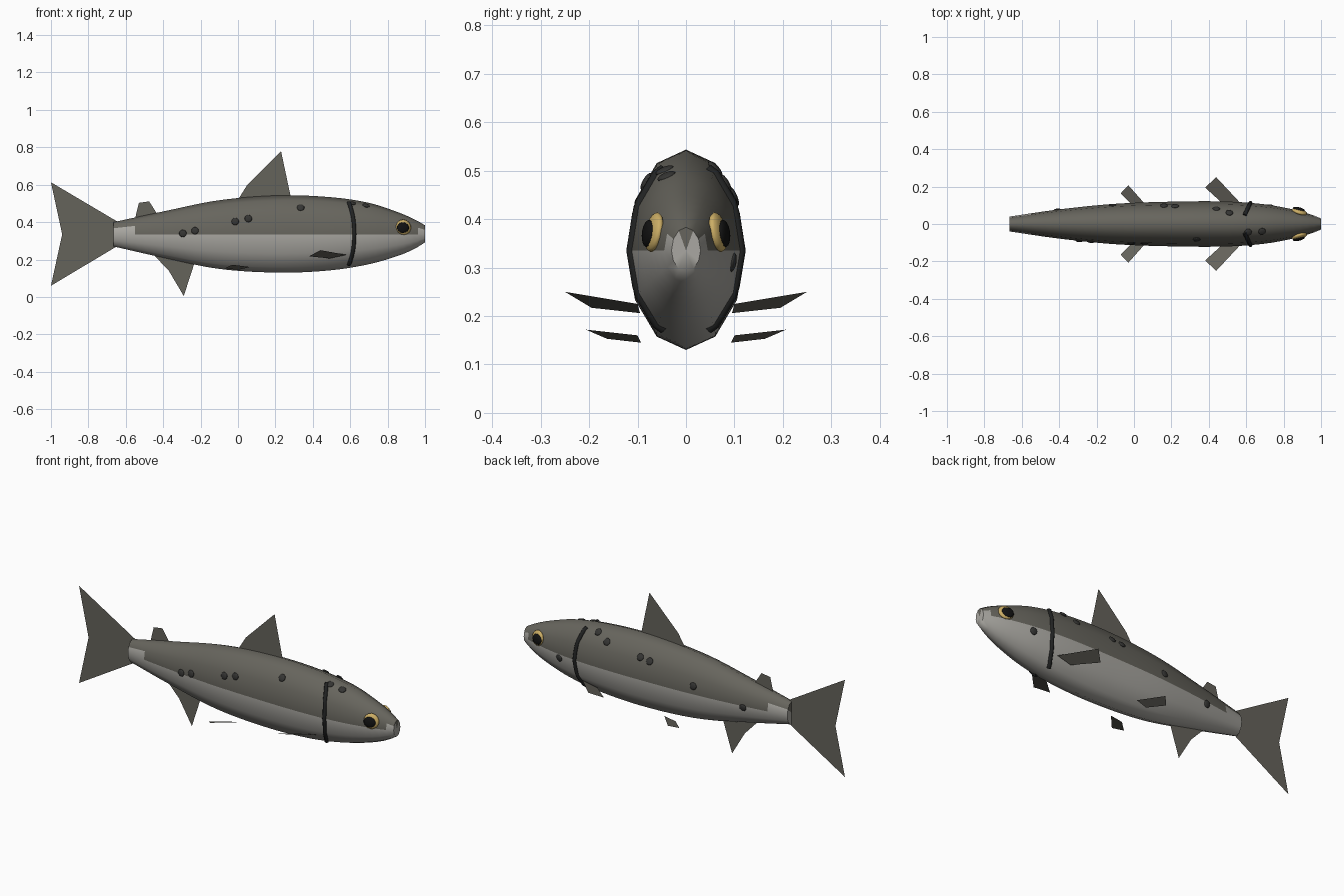
import bpy, bmesh, math
from mathutils import Vector

if "Cube" in bpy.data.objects:
    bpy.data.objects.remove(bpy.data.objects["Cube"])

SIDES, RINGS, MID = 12, 44, 0.335
TAIL_X, SNOUT_X = -0.665, 1.0


def material(name, rgb):
    m = bpy.data.materials.new(name)
    m.use_nodes = True
    m.diffuse_color = (*rgb, 1)
    m.node_tree.nodes["Principled BSDF"].inputs["Base Color"].default_value = (*rgb, 1)
    return m


BACK = material("olive grey back", (0.135, 0.13, 0.11))
BELLY = material("silver belly", (0.40, 0.39, 0.36))
FIN = material("fin grey", (0.13, 0.125, 0.105))
SPOT = material("spot charcoal", (0.035, 0.035, 0.033))
GILL = material("gill black", (0.015, 0.016, 0.016))
GOLD = material("eye gold", (0.60, 0.42, 0.13))
PUPIL = material("pupil black", (0.006, 0.006, 0.006))

# Body outline: x, bottom z, top z, half width
OUTLINE = [
    (-0.665, 0.27, 0.40, 0.040), (-0.4, 0.21, 0.457, 0.078),
    (-0.1, 0.15, 0.517, 0.108), (0.23, 0.13, 0.543, 0.12),
    (0.5, 0.143, 0.533, 0.12), (0.7, 0.175, 0.503, 0.105),
    (0.85, 0.218, 0.455, 0.078), (0.94, 0.255, 0.417, 0.053),
    (1.0, 0.292, 0.383, 0.03),
]


def slope(i, k):
    a, b = OUTLINE[max(i - 1, 0)], OUTLINE[min(i + 1, len(OUTLINE) - 1)]
    return (b[k] - a[k]) / (b[0] - a[0])


def section(x):
    """Smoothly interpolated bottom, top and half width at x."""
    i = 0
    while i < len(OUTLINE) - 2 and x > OUTLINE[i + 1][0]:
        i += 1
    a, b = OUTLINE[i], OUTLINE[i + 1]
    h = b[0] - a[0]
    t = (x - a[0]) / h
    s = t * t * (3 - 2 * t)
    return [a[k] * (1 - s) + b[k] * s
            + h * t * (1 - t) * ((1 - t) * slope(i, k) - t * slope(i + 1, k))
            for k in (1, 2, 3)]


def skin(x, angle):
    """Point on the faceted body; angle 0 is +y, a quarter turn is up."""
    low, high, wide = section(x)
    step = 2 * math.pi / SIDES

    def corner(n):
        c, s = math.cos(n * step), math.sin(n * step)
        return Vector((x, wide * c, MID + s * ((high - MID) if s > 0 else (MID - low))))

    n = math.floor(angle / step + 1e-6)
    return corner(n).lerp(corner(n + 1), angle / step - n)


def finish(name, bm, *mats):
    mesh = bpy.data.meshes.new(name)
    bm.to_mesh(mesh)
    bm.free()
    obj = bpy.data.objects.new(name, mesh)
    bpy.context.collection.objects.link(obj)
    for m in mats:
        mesh.materials.append(m)
    return obj


def smooth(obj, degrees=60):
    bpy.ops.object.select_all(action='DESELECT')
    obj.select_set(True)
    bpy.context.view_layer.objects.active = obj
    bpy.ops.object.shade_smooth_by_angle(angle=math.radians(degrees))


# Body: lofted rings with a darker upper half
bm = bmesh.new()
loops = []
for r in range(RINGS + 1):
    x = TAIL_X + (SNOUT_X - TAIL_X) * r / RINGS
    loops.append([bm.verts.new(skin(x, 2 * math.pi * n / SIDES)) for n in range(SIDES)])
for a, b in zip(loops, loops[1:]):
    for n in range(SIDES):
        m = (n + 1) % SIDES
        bm.faces.new((a[n], a[m], b[m], b[n]))
for ring in (loops[0], loops[-1]):
    hub = bm.verts.new((ring[0].co.x, 0, MID))
    for n in range(SIDES):
        bm.faces.new((ring[n], ring[(n + 1) % SIDES], hub))
bmesh.ops.recalc_face_normals(bm, faces=bm.faces)
for f in bm.faces:
    c = f.calc_center_median()
    limit = 0.357 if c.x < 0 or c.x > 0.97 else MID
    f.material_index = 1 if c.z < limit else 0
smooth(finish("body", bm, BACK, BELLY))


# Fins: flat sheets
def sheet(name, points):
    bm = bmesh.new()
    bm.faces.new([bm.verts.new(p) for p in points])
    return finish(name, bm, FIN)


def upright(name, outline):
    sheet(name, [(x, 0, z) for x, z in outline])


upright("tail_fin_upper", [(-0.64, 0.40), (-1, 0.613), (-0.94, MID), (-0.64, MID)])
upright("tail_fin_lower", [(-0.64, MID), (-0.94, MID), (-1, 0.06), (-0.64, 0.275)])
upright("dorsal_fin", [(0, 0.52), (0.05, 0.6), (0.23, 0.78), (0.283, 0.53)])
upright("adipose_fin", [(-0.55, 0.42), (-0.53, 0.503), (-0.475, 0.511), (-0.43, 0.44)])
upright("anal_fin", [(-0.46, 0.235), (-0.37, 0.14), (-0.29, 0.005), (-0.23, 0.19)])

PECTORAL = [(0.58, 0.1, 0.225), (0.44, 0.25, 0.25), (0.38, 0.195, 0.217), (0.49, 0.095, 0.206)]
PELVIC = [(0.065, 0.1, 0.16), (-0.03, 0.207, 0.172), (-0.072, 0.163, 0.153), (0, 0.093, 0.145)]
for side, s in (("left", 1), ("right", -1)):
    for name, pts in (("pectoral_fin", PECTORAL), ("pelvic_fin", PELVIC)):
        sheet(f"{side}_{name}", [(x, s * y, z) for x, y, z in pts])


# Rounded discs for eyes and spots
def disc(name, centre, size, normal, mat):
    bm = bmesh.new()
    bmesh.ops.create_uvsphere(bm, u_segments=14, v_segments=8, radius=1)
    bmesh.ops.scale(bm, vec=size, verts=bm.verts)
    obj = finish(name, bm, mat)
    obj.rotation_euler = Vector(normal).to_track_quat('Z', 'Y').to_euler()
    obj.location = centre
    smooth(obj)


for side, s in (("left", 1), ("right", -1)):
    disc(f"{side}_eye", (0.885, s * 0.066, 0.373), (0.042, 0.042, 0.015), (0.3, s, 0.2), GOLD)
    disc(f"{side}_pupil", (0.882, s * 0.078, 0.37), (0.033, 0.029, 0.011), (0.25, s, 0.1), PUPIL)

    # Gill cover edge: a bowed tube hugging the body
    curve = bpy.data.curves.new(f"{side}_gill", 'CURVE')
    curve.dimensions = '3D'
    curve.bevel_depth = 0.011
    curve.bevel_resolution = 2
    curve.use_fill_caps = True
    line = curve.splines.new('POLY')
    count = 17
    line.points.add(count - 1)
    for i, p in enumerate(line.points):
        t = math.radians(-66 + 132 * i / (count - 1))
        spot = skin(0.57 + 0.052 * math.cos(t), t)
        p.co = (spot.x, s * spot.y, spot.z, 1)
    curve.materials.append(GILL)
    bpy.context.collection.objects.link(bpy.data.objects.new(f"{side}_gill", curve))

# Spots: x and height on each flank
SPOTS = {
    -1: [(-0.295, 0.34), (-0.23, 0.355), (-0.015, 0.405), (0.055, 0.42),
         (0.335, 0.483), (0.61, 0.505), (0.685, 0.493)],
    1: [(0.51, 0.505), (0.44, 0.48), (0.22, 0.455), (0.16, 0.447),
        (-0.115, 0.38), (-0.41, 0.325), (0.73, 0.31)],
}
for s, places in SPOTS.items():
    for i, (x, z) in enumerate(places):
        low, high, wide = section(x)
        t = math.asin((z - MID) / ((high if z > MID else 2 * MID - low) - MID))
        p = skin(x, t)
        along = skin(x + 0.02, t) - skin(x - 0.02, t)
        around = skin(x, t + 0.05) - skin(x, t - 0.05)
        normal = around.cross(along)
        disc(f"{'left' if s > 0 else 'right'}_spot_{i + 1}", (p.x, s * p.y, p.z),
             (0.02, 0.02, 0.007), (normal.x, s * normal.y, normal.z), SPOT)
